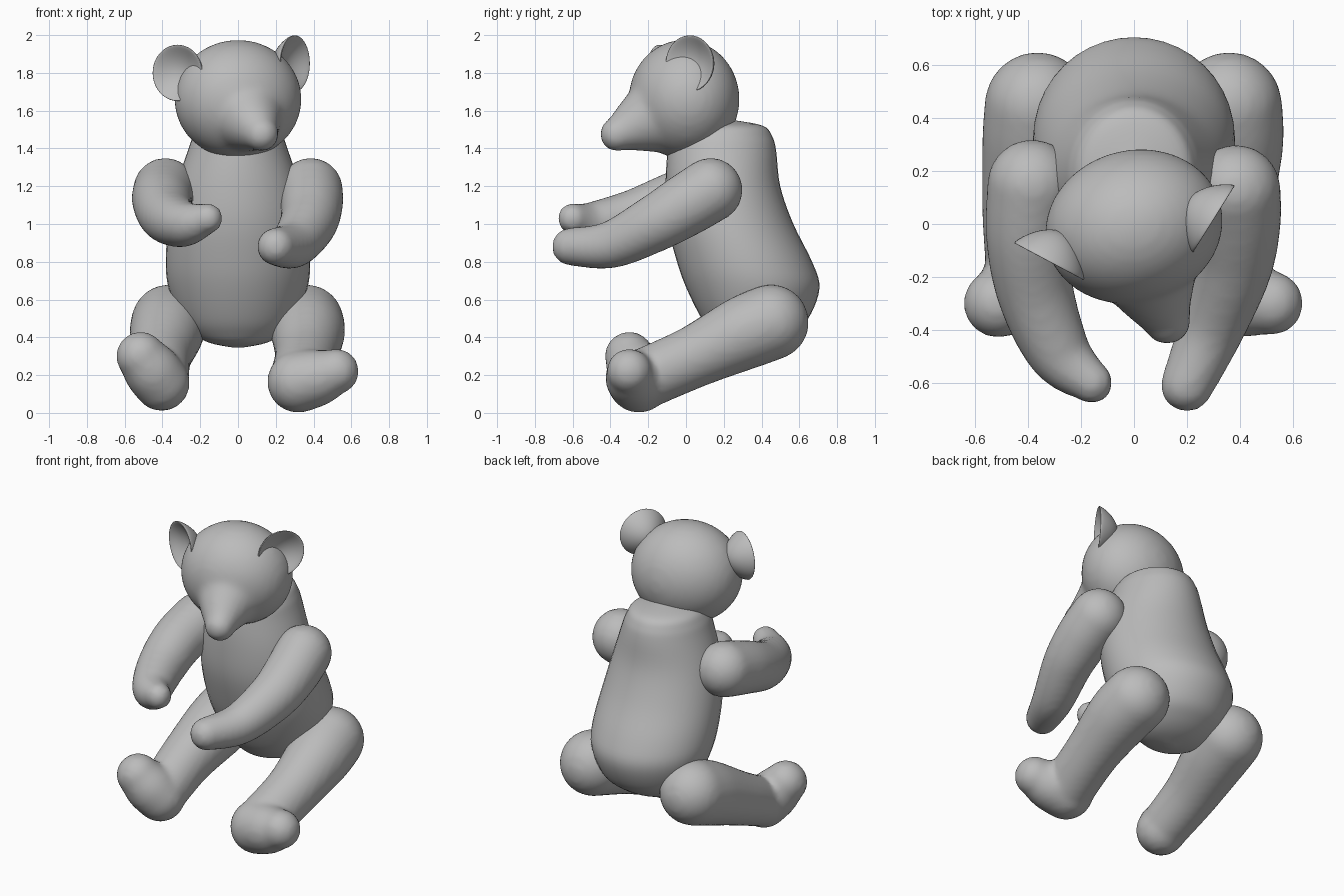
import bpy, bmesh, math
from mathutils import Vector, Matrix

old = bpy.data.objects.get("Cube")
if old:
    bpy.data.objects.remove(old, do_unlink=True)

grey = bpy.data.materials.new("plain_grey")
grey.use_nodes = True
grey.diffuse_color = (0.5, 0.5, 0.5, 1)
grey.node_tree.nodes["Principled BSDF"].inputs["Base Color"].default_value = (0.5, 0.5, 0.5, 1)

SIDES = 40


def spline(rows, steps):
    """Smooth interpolation through rows of numbers."""
    pts = [Vector(r) for r in rows]
    out = []
    for i in range(len(pts) - 1):
        b, c = pts[i], pts[i + 1]
        a, d = pts[max(i - 1, 0)], pts[min(i + 2, len(pts) - 1)]
        for k in range(steps):
            t = k / steps
            out.append(b + (c - a) * (t / 2) + (2 * a - 5 * b + 4 * c - d) * (t * t / 2)
                       + (3 * b - a - 3 * c + d) * (t ** 3 / 2))
    return out + [pts[-1]]


def skin(bm, rings):
    """Bridge a list of equal rings and close both ends."""
    loops = [[bm.verts.new(p) for p in ring] for ring in rings]
    for lo, hi in zip(loops, loops[1:]):
        for i in range(SIDES):
            j = (i + 1) % SIDES
            bm.faces.new((lo[i], lo[j], hi[j], hi[i]))
    bm.faces.new(loops[0][::-1])
    bm.faces.new(loops[-1])


def limb(bm, stations, steps=8):
    """Round tube through (x, y, z, radius) stations with domed ends."""
    path = spline(stations, steps)
    pos = [p.to_3d() for p in path]
    tangents = [(pos[min(i + 1, len(pos) - 1)] - pos[max(i - 1, 0)]).normalized()
                for i in range(len(pos))]
    dome = [math.pi / 2 * k / 9 for k in range(1, 9)]
    r0, r1 = path[0][3], path[-1][3]
    spine = [(pos[0] - tangents[0] * r0 * math.cos(a), tangents[0], r0 * math.sin(a)) for a in dome]
    spine += [(p, t, q[3]) for p, t, q in zip(pos, tangents, path)]
    spine += [(pos[-1] + tangents[-1] * r1 * math.cos(a), tangents[-1], r1 * math.sin(a))
              for a in reversed(dome)]
    turn = tangents[0].to_track_quat('Z', 'Y')
    previous = tangents[0]
    rings = []
    for centre, tangent, radius in spine:
        turn = previous.rotation_difference(tangent) @ turn
        previous = tangent
        rings.append([centre + turn @ Vector((math.cos(a), math.sin(a), 0)) * radius
                      for a in (2 * math.pi * i / SIDES for i in range(SIDES))])
    skin(bm, rings)


def finish(bm, name, voxel=0.0, smooth=4):
    bmesh.ops.recalc_face_normals(bm, faces=bm.faces)
    mesh = bpy.data.meshes.new(name)
    bm.to_mesh(mesh)
    bm.free()
    mesh.materials.append(grey)
    mesh.shade_smooth()
    ob = bpy.data.objects.new(name, mesh)
    bpy.context.collection.objects.link(ob)
    if voxel:
        remesh = ob.modifiers.new("blend", 'REMESH')
        remesh.mode = 'VOXEL'
        remesh.voxel_size = voxel
        remesh.use_smooth_shade = True
    soft = ob.modifiers.new("soften", 'SMOOTH')
    soft.factor = 0.5
    soft.iterations = smooth
    return ob


# Torso: height, front, back, half width
torso = [(0.345, 0.31, 0.35, 0.02), (0.37, 0.2, 0.46, 0.15), (0.42, 0.14, 0.56, 0.24),
         (0.5, 0.08, 0.65, 0.31), (0.66, 0.0, 0.71, 0.37), (0.8, -0.05, 0.67, 0.385),
         (1.0, -0.1, 0.57, 0.37), (1.2, -0.11, 0.5, 0.33), (1.38, -0.1, 0.48, 0.27),
         (1.46, -0.08, 0.46, 0.24), (1.52, 0.0, 0.41, 0.19), (1.55, 0.17, 0.25, 0.04)]
bm = bmesh.new()
skin(bm, [[((w * math.cos(a)), (f + b) / 2 + (b - f) / 2 * math.sin(a), z)
           for a in (2 * math.pi * i / SIDES for i in range(SIDES))]
          for z, f, b, w in spline(torso, 5)])
finish(bm, "torso")

# Arms and legs, with each foot blended into its leg
limbs = {
    "left_arm": [[(0.385, 0.13, 1.18, 0.17), (0.39, 0.0, 1.1, 0.165), (0.37, -0.17, 1.0, 0.15),
                  (0.29, -0.4, 0.89, 0.125), (0.2, -0.61, 0.88, 0.1)]],
    "right_arm": [[(-0.385, 0.15, 1.18, 0.17), (-0.4, -0.05, 1.12, 0.16), (-0.37, -0.27, 1.04, 0.145),
                   (-0.28, -0.49, 1.0, 0.12), (-0.16, -0.6, 1.03, 0.08)]],
    "left_leg": [[(0.36, 0.45, 0.48, 0.2), (0.37, 0.3, 0.42, 0.195), (0.36, 0.05, 0.3, 0.165),
                  (0.33, -0.2, 0.19, 0.16)],
                 [(0.32, -0.25, 0.165, 0.165), (0.43, -0.28, 0.19, 0.15), (0.52, -0.3, 0.22, 0.12)]],
    "right_leg": [[(-0.365, 0.45, 0.48, 0.2), (-0.38, 0.3, 0.42, 0.195), (-0.41, 0.05, 0.3, 0.165),
                   (-0.41, -0.18, 0.19, 0.15)],
                  [(-0.405, -0.23, 0.16, 0.15), (-0.46, -0.27, 0.23, 0.15), (-0.515, -0.3, 0.3, 0.13)]],
}
for name, tubes in limbs.items():
    bm = bmesh.new()
    for tube in tubes:
        limb(bm, tube)
    finish(bm, name, 0.02, 6)

# Head: skull blended with a tapering muzzle, turned to its left
bm = bmesh.new()
skull = (Matrix.Translation((0.0, -0.01, 1.66)) @ Matrix.Rotation(math.radians(15), 4, 'Z')
         @ Matrix.Diagonal((0.34, 0.29, 0.315, 1)))
bmesh.ops.create_uvsphere(bm, u_segments=48, v_segments=32, radius=1, matrix=skull)
limb(bm, [(0.03, -0.09, 1.6, 0.255), (0.08, -0.25, 1.53, 0.16), (0.125, -0.365, 1.475, 0.092)])
finish(bm, "head", 0.02, 10)


# Ears: cupped discs with a rounded rim, hollow side forward
def ear(name, centre, yaw, roll):
    bm = bmesh.new()
    bmesh.ops.create_uvsphere(bm, u_segments=40, v_segments=32, radius=1,
                              matrix=Matrix.Rotation(math.pi / 2, 4, 'X'))
    for v in bm.verts:
        bowl = 1 - v.co.x ** 2 - v.co.z ** 2
        v.co.y = v.co.y * 0.2 + 0.55 * bowl
    bm.transform(Matrix.Translation(centre) @ Matrix.Rotation(math.radians(yaw), 4, 'Z')
                 @ Matrix.Rotation(math.radians(roll), 4, 'Y') @ Matrix.Diagonal((0.15, 0.16, 0.15, 1)))
    finish(bm, name, 0, 3)


ear("left_ear", (0.3, 0.02, 1.85), 58, 10)
ear("right_ear", (-0.32, -0.14, 1.8), -28, -10)
